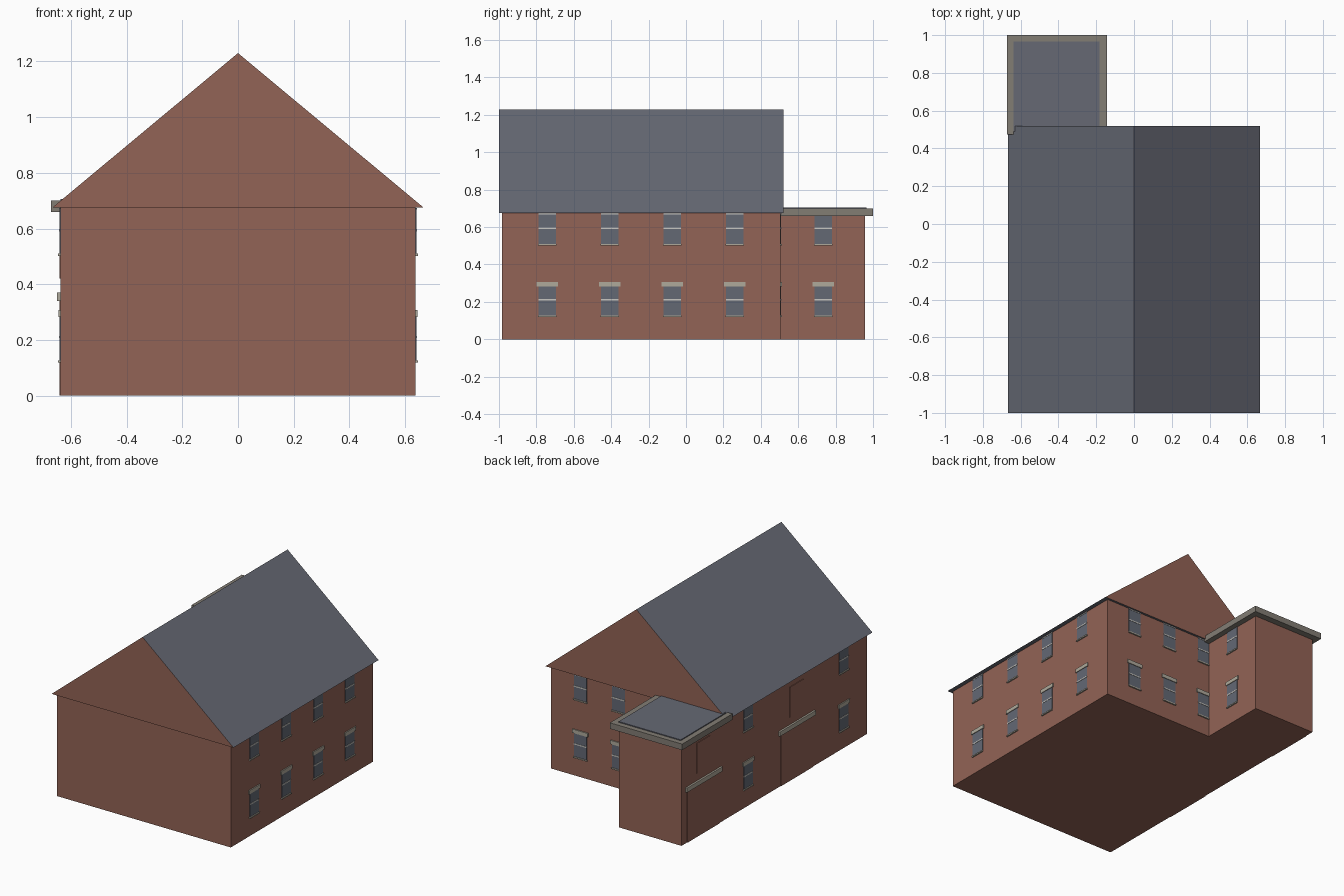
import bpy, bmesh

if "Cube" in bpy.data.objects:
    bpy.data.objects.remove(bpy.data.objects["Cube"], do_unlink=True)


def material(name, r, g, b):
    m = bpy.data.materials.new(name)
    m.use_nodes = True
    m.diffuse_color = (r, g, b, 1)
    m.node_tree.nodes["Principled BSDF"].inputs["Base Color"].default_value = (r, g, b, 1)
    return m


BRICK = material("red brick", 0.29, 0.125, 0.092)
SLATE = material("grey slate", 0.133, 0.141, 0.174)
GLASS = material("window glass", 0.125, 0.14, 0.175)
COPING = material("coping stone", 0.225, 0.205, 0.175)
STONE = material("pale stone", 0.43, 0.40, 0.33)
FRAME = material("window frame", 0.58, 0.57, 0.54)


def finish(name, bm, *mats):
    bmesh.ops.recalc_face_normals(bm, faces=bm.faces)
    mesh = bpy.data.meshes.new(name)
    bm.to_mesh(mesh)
    bm.free()
    for m in mats:
        mesh.materials.append(m)
    obj = bpy.data.objects.new(name, mesh)
    bpy.context.collection.objects.link(obj)
    return obj


def box(name, lo, hi, mat):
    bm = bmesh.new()
    bmesh.ops.create_cube(bm, size=1)
    for v in bm.verts:
        v.co = [(a + b) / 2 + c * (b - a) for a, b, c in zip(lo, hi, v.co)]
    return finish(name, bm, mat)


def wall_box(name, wall, along, width, z0, z1, depth, mat):
    """Plate standing proud of a wall given as (axis, position, outward sign)."""
    axis, pos, sign = wall
    a, b = sorted((pos - sign * 0.01, pos + sign * depth))
    s, e = along - width / 2, along + width / 2
    if axis == "x":
        return box(name, (a, s, z0), (b, e, z1), mat)
    return box(name, (s, a, z0), (e, b, z1), mat)


# Walls of the main block and the rear wing
W = 0.637
box("main_walls", (-W, -0.985, 0), (W, 0.505, 0.676), BRICK)
box("wing_walls", (-W, 0.49, 0), (-0.18, 0.957, 0.67), BRICK)

# Pitched roof: slate slopes and underside, brick gable ends
bm = bmesh.new()
profile = [(-0.667, 0.675), (0.667, 0.675), (0, 1.23)]
face = bm.faces.new([bm.verts.new((x, -1, z)) for x, z in profile])
ext = bmesh.ops.extrude_face_region(bm, geom=[face])
bmesh.ops.translate(bm, vec=(0, 1.52, 0),
                    verts=[g for g in ext["geom"] if isinstance(g, bmesh.types.BMVert)])
bm.normal_update()
for f in bm.faces:
    f.material_index = 1 if abs(f.normal.y) > 0.9 else 0
finish("pitched_roof", bm, SLATE, BRICK)

# Flat roof of the wing
box("wing_coping", (-0.672, 0.473, 0.66), (-0.142, 1, 0.70), COPING)
box("wing_flat_roof", (-W, 0.49, 0.69), (-0.182, 0.965, 0.706), SLATE)


def window(name, wall, along):
    """Two stacked sash windows, one per storey."""
    for floor, z0, z1 in (("lower", 0.122, 0.282), ("upper", 0.505, 0.674)):
        n = f"{name}_{floor}"
        wall_box(n + "_glass", wall, along, 0.095, z0, z1, 0.003, GLASS)
        wall_box(n + "_bar", wall, along, 0.095, z0 + 0.085, z0 + 0.093, 0.005, FRAME)
        wall_box(n + "_sill", wall, along, 0.1, z0 - 0.003, z0 + 0.005, 0.009, STONE)
        if floor == "lower":
            wall_box(n + "_lintel", wall, along, 0.115, z1, z1 + 0.025, 0.007, STONE)
        else:
            wall_box(n + "_head", wall, along, 0.095, z1 - 0.006, z1, 0.005, FRAME)


def bricked_bay(name, wall, along):
    """Filled wide doorway under a long lintel, with a filled window above."""
    wall_box(name + "_doorway", wall, along, 0.335, 0, 0.342, 0.004, BRICK)
    wall_box(name + "_lintel", wall, along, 0.375, 0.34, 0.37, 0.012, STONE)
    wall_box(name + "_filled_window", wall, along, 0.14, 0.42, 0.62, 0.004, BRICK)


left_wall, right_wall = ("x", W, 1), ("x", -W, -1)
back_wall, wing_wall = ("y", 0.505, 1), ("x", -0.18, 1)

for i, y in enumerate((-0.742, -0.408, -0.073, 0.261)):
    window(f"left_window_{i + 1}", left_wall, y)
for i, y in enumerate((-0.742, 0.261)):
    window(f"right_window_{i + 1}", right_wall, y)
for i, x in enumerate((0.42, 0.14, -0.14)):
    window(f"back_window_{i + 1}", back_wall, x)
window("wing_window", wing_wall, 0.734)

bricked_bay("main_bay", right_wall, -0.245)
bricked_bay("wing_bay", right_wall, 0.73)
